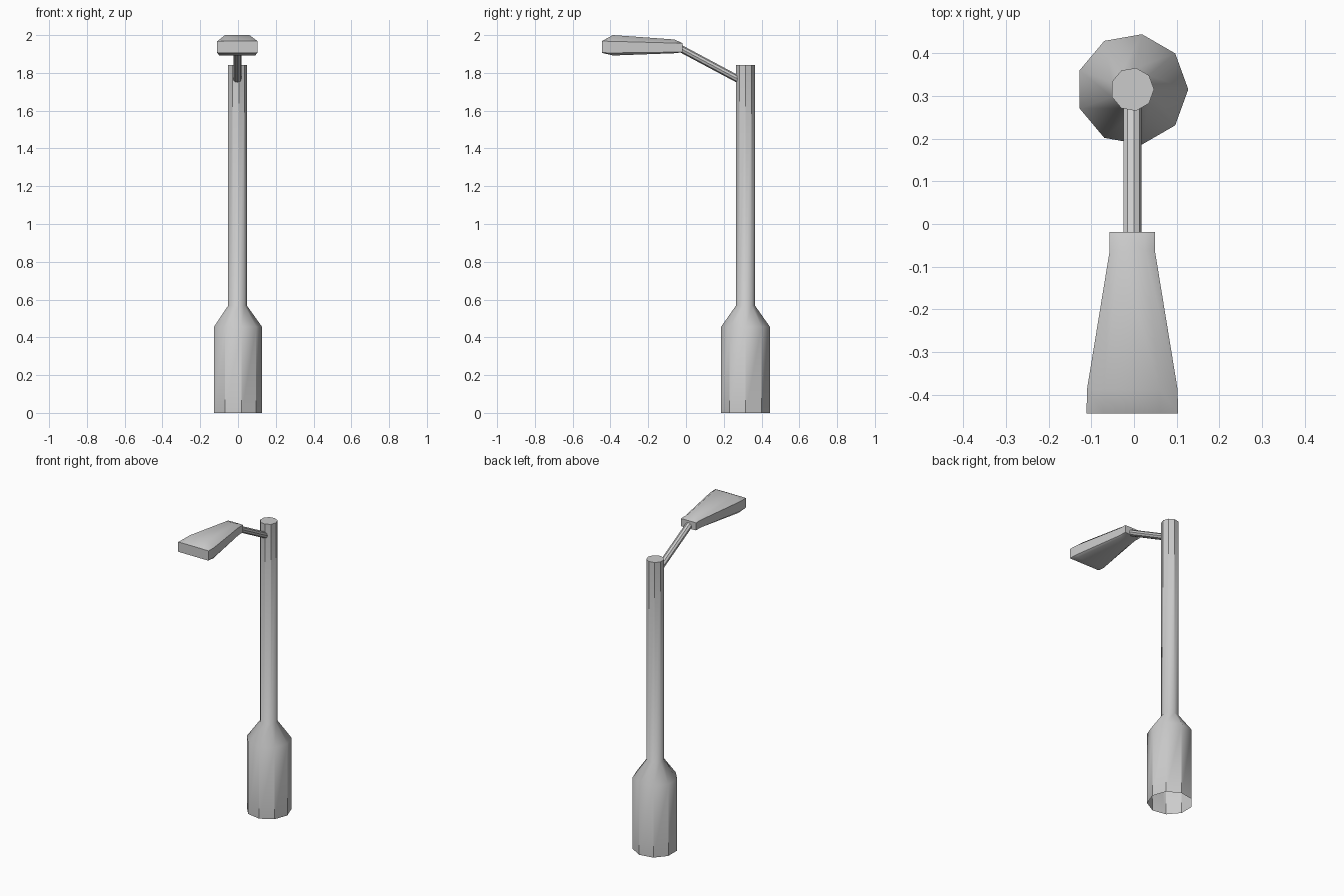
import bpy, bmesh
from math import sin, cos, pi, radians

if "Cube" in bpy.data.objects:
    bpy.data.objects.remove(bpy.data.objects["Cube"])

CX = -0.004      # axis of the lamp in x
POLE_Y = 0.315   # axis of the pole in y


def loft(name, rings, cap_start, cap_end, angle):
    """Join equal-length rings of points into a skin and shade it by angle."""
    bm = bmesh.new()
    loops = [[bm.verts.new(p) for p in ring] for ring in rings]
    n = len(loops[0])
    for a, b in zip(loops, loops[1:]):
        for i in range(n):
            j = (i + 1) % n
            bm.faces.new((a[i], a[j], b[j], b[i]))
    if cap_start:
        bm.faces.new(loops[0][::-1])
    if cap_end:
        bm.faces.new(loops[-1])
    bmesh.ops.recalc_face_normals(bm, faces=bm.faces)
    mesh = bpy.data.meshes.new(name)
    bm.to_mesh(mesh)
    bm.free()
    obj = bpy.data.objects.new(name, mesh)
    bpy.context.collection.objects.link(obj)
    bpy.ops.object.select_all(action='DESELECT')
    obj.select_set(True)
    bpy.context.view_layer.objects.active = obj
    bpy.ops.object.shade_smooth_by_angle(angle=radians(angle))
    return obj


def circle(r, n=9):
    return [(r * cos(2 * pi * i / n), r * sin(2 * pi * i / n)) for i in range(n)]


# Nine-sided post: wide base (open underneath), cone and pole with a top cap
post_profile = [(0.131, 0), (0.131, 0.456), (0.051, 0.568), (0.051, 1.842)]
loft("post", [[(CX + x, POLE_Y + y, z) for x, y in circle(r)]
              for r, z in post_profile], False, True, 34)

# Slanted arm from pole to lamp head
arm_path = [(0.29, 1.759), (-0.04, 1.935)]
loft("arm", [[(CX + x, y, z0 + z) for x, z in circle(0.022)]
             for y, z0 in arm_path], True, True, 30)

# Lamp head sections: y, bottom half width, bottom z, side half width,
# side low z, side high z, top half width, top z
sections = [
    (-0.444, 0.095, 1.906, 0.107, 1.907, 1.968, 0.065, 1.969),
    (-0.387, 0.095, 1.892, 0.106, 1.906, 1.967, 0.065, 2.0),
    (-0.063, 0.042, 1.904, 0.053, 1.910, 1.958, 0.030, 1.977),
    (-0.019, 0.042, 1.909, 0.053, 1.910, 1.957, 0.030, 1.958),
]
rings = []
for y, wb, zb, ws, zl, zh, wt, zt in sections:
    right = [(wb, zb), (ws, zl), (ws, zh), (wt, zt)]
    outline = right + [(-x, z) for x, z in reversed(right)]
    rings.append([(CX + x, y, z) for x, z in outline])
loft("lamp_head", rings, True, True, 45)
